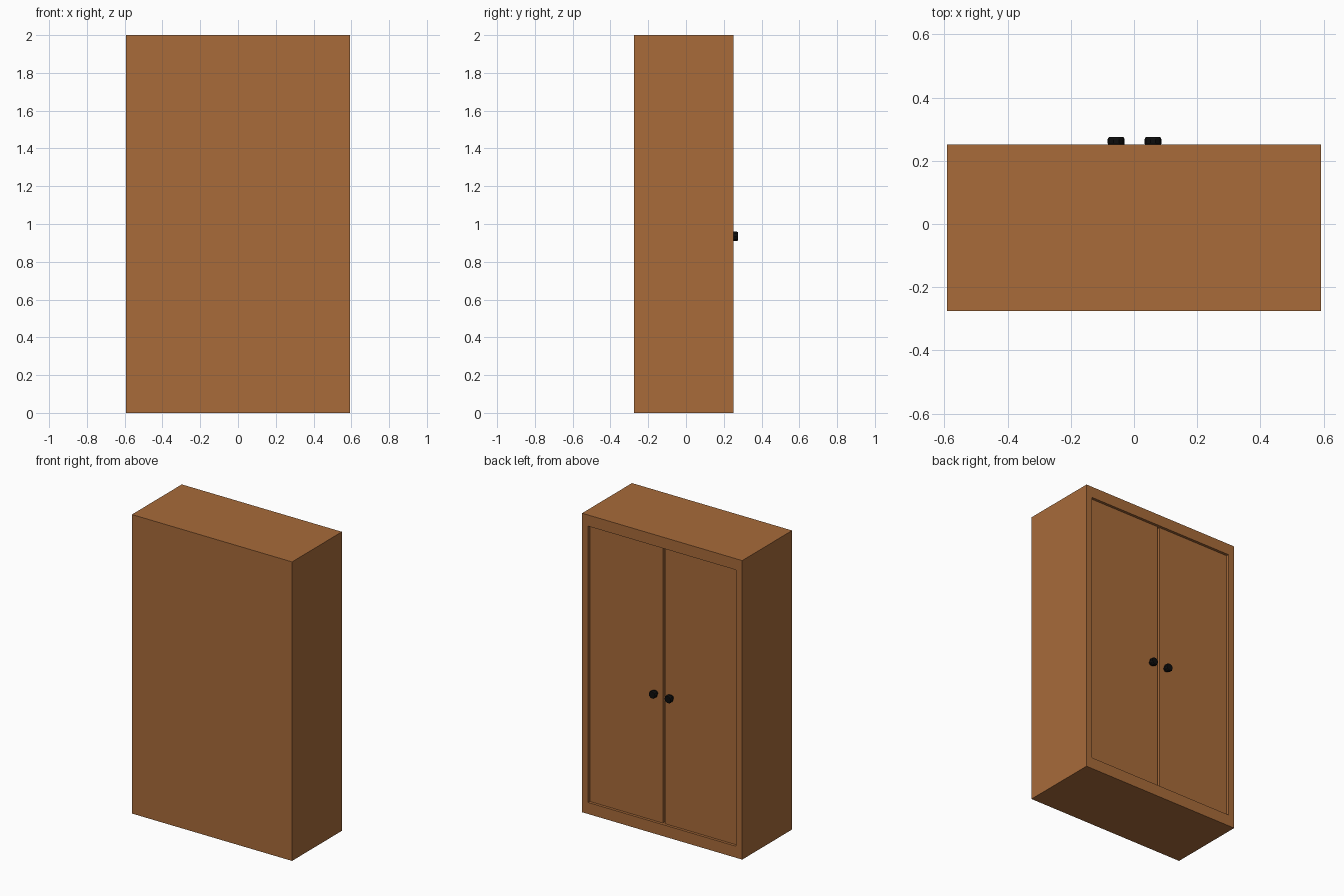
import bpy, bmesh, math
from mathutils import Vector

if "Cube" in bpy.data.objects:
    bpy.data.objects.remove(bpy.data.objects["Cube"])

HALF_W, BACK, FRONT, H = 0.5925, -0.275, 0.252, 2.0   # cabinet shell (doors are on +y)
OPEN_X, OPEN_Z0, OPEN_Z1 = 0.547, 0.077, 1.925        # door opening
DOOR_Y = FRONT - 0.018                                # door faces sit slightly recessed
GAP = 0.008                                           # half gap between the doors


def material(name, rgb):
    m = bpy.data.materials.new(name)
    m.diffuse_color = (*rgb, 1)
    m.use_nodes = True
    m.node_tree.nodes["Principled BSDF"].inputs["Base Color"].default_value = m.diffuse_color
    return m


wood = material("brown_wood", (0.392, 0.147, 0.042))
black = material("black_knob", (0.004, 0.004, 0.004))


def add_object(name, bm, mat):
    bmesh.ops.recalc_face_normals(bm, faces=bm.faces)
    me = bpy.data.meshes.new(name)
    bm.to_mesh(me)
    bm.free()
    me.materials.append(mat)
    ob = bpy.data.objects.new(name, me)
    bpy.context.collection.objects.link(ob)
    return ob


def box_bmesh(lo, hi):
    bm = bmesh.new()
    bmesh.ops.create_cube(bm, size=1)
    lo, hi = Vector(lo), Vector(hi)
    for v in bm.verts:
        v.co = (lo + hi) / 2 + v.co * (hi - lo)
    return bm


# Cabinet shell: a box whose door side is inset and pushed inward
bm = box_bmesh((-HALF_W, BACK, 0), (HALF_W, FRONT, H))
bm.normal_update()
face = max(bm.faces, key=lambda f: f.normal.y)
bmesh.ops.inset_region(bm, faces=[face], thickness=0.03)
for v in face.verts:
    v.co.x = math.copysign(OPEN_X, v.co.x)
    v.co.z = OPEN_Z1 if v.co.z > 1 else OPEN_Z0
floor = bmesh.ops.extrude_face_region(bm, geom=[face])["geom"]
for v in (g for g in floor if isinstance(g, bmesh.types.BMVert)):
    v.co.y = DOOR_Y - 0.025
if face.is_valid:
    bmesh.ops.delete(bm, geom=[face], context='FACES_ONLY')
add_object("cabinet_shell", bm, wood)


# Knob profile (radius, y), turned around the y axis
def knob(name, x, z=0.935, sides=10):
    profile = [(0.015, DOOR_Y - 0.002), (0.024, 0.248), (0.027, 0.256),
               (0.027, 0.268), (0.023, 0.275)]
    bm = bmesh.new()
    rings = [[bm.verts.new((x + r * math.cos(a), y, z + r * math.sin(a)))
              for a in (2 * math.pi * i / sides for i in range(sides))]
             for r, y in profile]
    for a, b in zip(rings, rings[1:]):
        for i in range(sides):
            j = (i + 1) % sides
            bm.faces.new((a[i], a[j], b[j], b[i]))
    bm.faces.new(rings[0])
    bm.faces.new(rings[-1])
    add_object(name, bm, black)


# Two doors, each with a knob near the middle
for side, x0, x1, kx in (("left", -OPEN_X, -GAP, -0.0565), ("right", GAP, OPEN_X, 0.06)):
    add_object(side + "_door",
               box_bmesh((x0, DOOR_Y - 0.024, OPEN_Z0), (x1, DOOR_Y, OPEN_Z1)), wood)
    knob(side + "_knob", kx)
